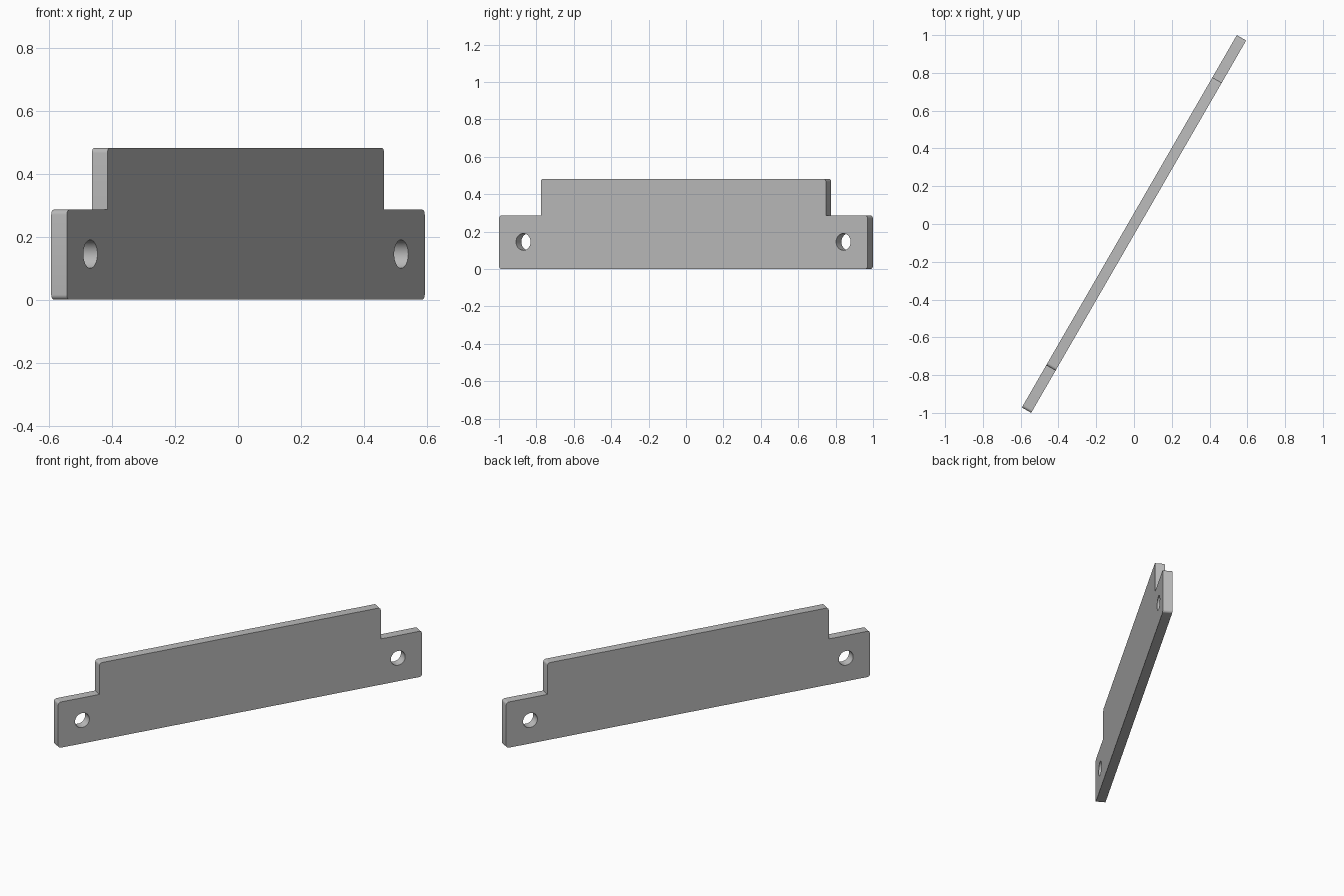
import bpy
from math import sin, cos, pi, radians

cube = bpy.data.objects.get("Cube")
if cube:
    bpy.data.objects.remove(cube, do_unlink=True)

THICK, HALF, TAB_TOP = 0.057, 1.138, 0.286
MID_HALF, TOP = 0.88, 0.482
ROUND, HOLE_U, HOLE_Z, HOLE_R = 0.016, 0.988, 0.145, 0.045

grey = bpy.data.materials.new("plain_grey")
grey.use_nodes = True
colour = (0.5, 0.5, 0.5, 1)
grey.diffuse_color = colour
grey.node_tree.nodes["Principled BSDF"].inputs["Base Color"].default_value = colour


def arc(cx, cy, r, start, end, steps):
    """Points along a circular arc, angles in degrees."""
    angles = [radians(start + (end - start) * i / steps) for i in range(steps + 1)]
    return [(cx + r * cos(a), cy + r * sin(a)) for a in angles]


def add_loop(curve, points):
    spline = curve.splines.new("POLY")
    spline.points.add(len(points) - 1)
    for p, (u, v) in zip(spline.points, points):
        p.co = (u, v, 0, 1)
    spline.use_cyclic_u = True


# Stepped outline: right half with rounded outer corners, then mirrored
right = arc(HALF - ROUND, ROUND, ROUND, -90, 0, 6)
right += arc(HALF - ROUND, TAB_TOP - ROUND, ROUND, 0, 90, 6)
right += [(MID_HALF, TAB_TOP)]
right += arc(MID_HALF - ROUND, TOP - ROUND, ROUND, 0, 90, 6)
outline = right + [(-u, v) for u, v in reversed(right)]

profile = bpy.data.curves.new("plate_profile", "CURVE")
profile.dimensions = "2D"
profile.fill_mode = "BOTH"
profile.extrude = THICK / 2
add_loop(profile, outline)

# Bolt hole through each end tab
for side in (-1, 1):
    add_loop(profile, arc(side * HOLE_U, HOLE_Z, HOLE_R, 0, 360, 40)[:-1])

# Stand the plate upright and turn it about the vertical axis
plate = bpy.data.objects.new("mounting_plate", profile)
bpy.context.collection.objects.link(plate)
plate.rotation_euler = (pi / 2, 0, radians(60))
profile.materials.append(grey)

bpy.ops.object.select_all(action="DESELECT")
plate.select_set(True)
bpy.context.view_layer.objects.active = plate
bpy.ops.object.convert(target="MESH")
bpy.ops.object.shade_smooth_by_angle(angle=radians(30))
